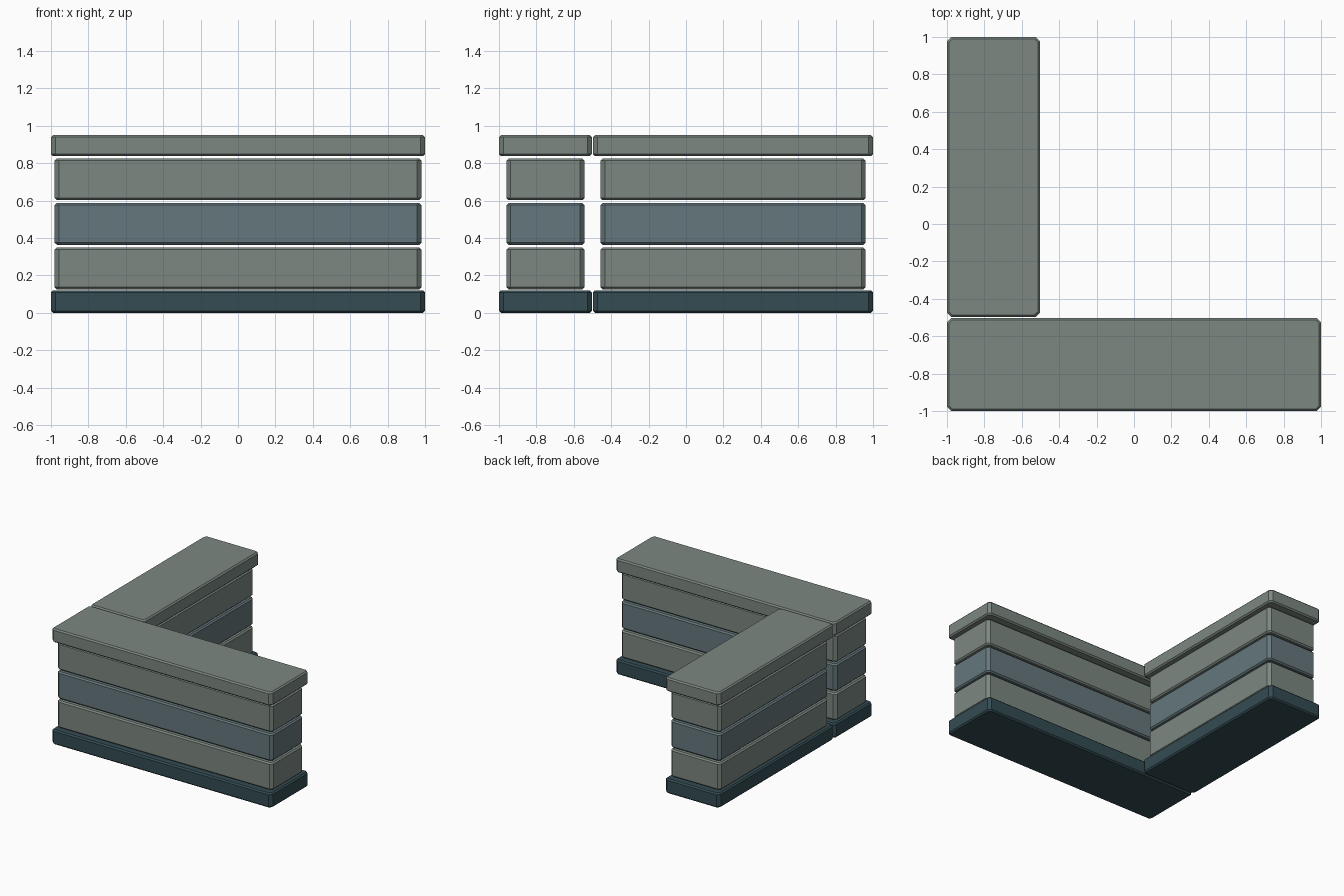
import bpy, bmesh

if "Cube" in bpy.data.objects:
    bpy.data.objects.remove(bpy.data.objects["Cube"])


def material(name, rgb):
    m = bpy.data.materials.new(name)
    m.diffuse_color = (*rgb, 1.0)
    m.use_nodes = True
    m.node_tree.nodes["Principled BSDF"].inputs["Base Color"].default_value = m.diffuse_color
    return m


STONE = material("pale_stone", (0.20, 0.245, 0.22))
BLUE = material("blue_stone", (0.13, 0.185, 0.20))
DARK = material("dark_stone", (0.034, 0.072, 0.087))


def octagon(x0, x1, y0, y1, c):
    """Rectangle outline with its four corners cut by c."""
    return [(x0 + c, y0), (x1 - c, y0), (x1, y0 + c), (x1, y1 - c),
            (x1 - c, y1), (x0 + c, y1), (x0, y1 - c), (x0, y0 + c)]


def slab(name, x0, x1, y0, y1, z0, z1, mat, cut=0.023, b=0.011):
    """Chamfered stone block: cut upright corners, narrow top and bottom bevels."""
    bm = bmesh.new()
    rings = []
    for z, i in ((z0, b), (z0 + b, 0), (z1 - b, 0), (z1, b)):
        pts = octagon(x0 + i, x1 - i, y0 + i, y1 - i, cut - i * 0.5)
        rings.append([bm.verts.new((x, y, z)) for x, y in pts])
    bm.faces.new(rings[0][::-1])
    bm.faces.new(rings[-1])
    for lo, hi in zip(rings, rings[1:]):
        for k in range(8):
            n = (k + 1) % 8
            bm.faces.new((lo[k], lo[n], hi[n], hi[k]))
    me = bpy.data.meshes.new(name)
    bm.to_mesh(me)
    bm.free()
    me.materials.append(mat)
    ob = bpy.data.objects.new(name, me)
    bpy.context.collection.objects.link(ob)


# The two arms of the L-shaped wall: plinth, three courses, coping
for arm, x0, x1, y0, y1 in (("front", -1, 1, -1, -0.503),
                            ("side", -1, -0.503, -0.497, 1)):
    slab(arm + "_plinth", x0, x1, y0, y1, 0, 0.12, DARK)
    for i, mat in enumerate((STONE, BLUE, STONE)):
        z = 0.126 + i * 0.238
        slab(f"{arm}_course_{i + 1}", x0 + 0.02, x1 - 0.02,
             y0 + 0.04, y1 - 0.04, z, z + 0.223, mat)
    slab(arm + "_coping", x0, x1, y0, y1, 0.838, 0.95, STONE)
